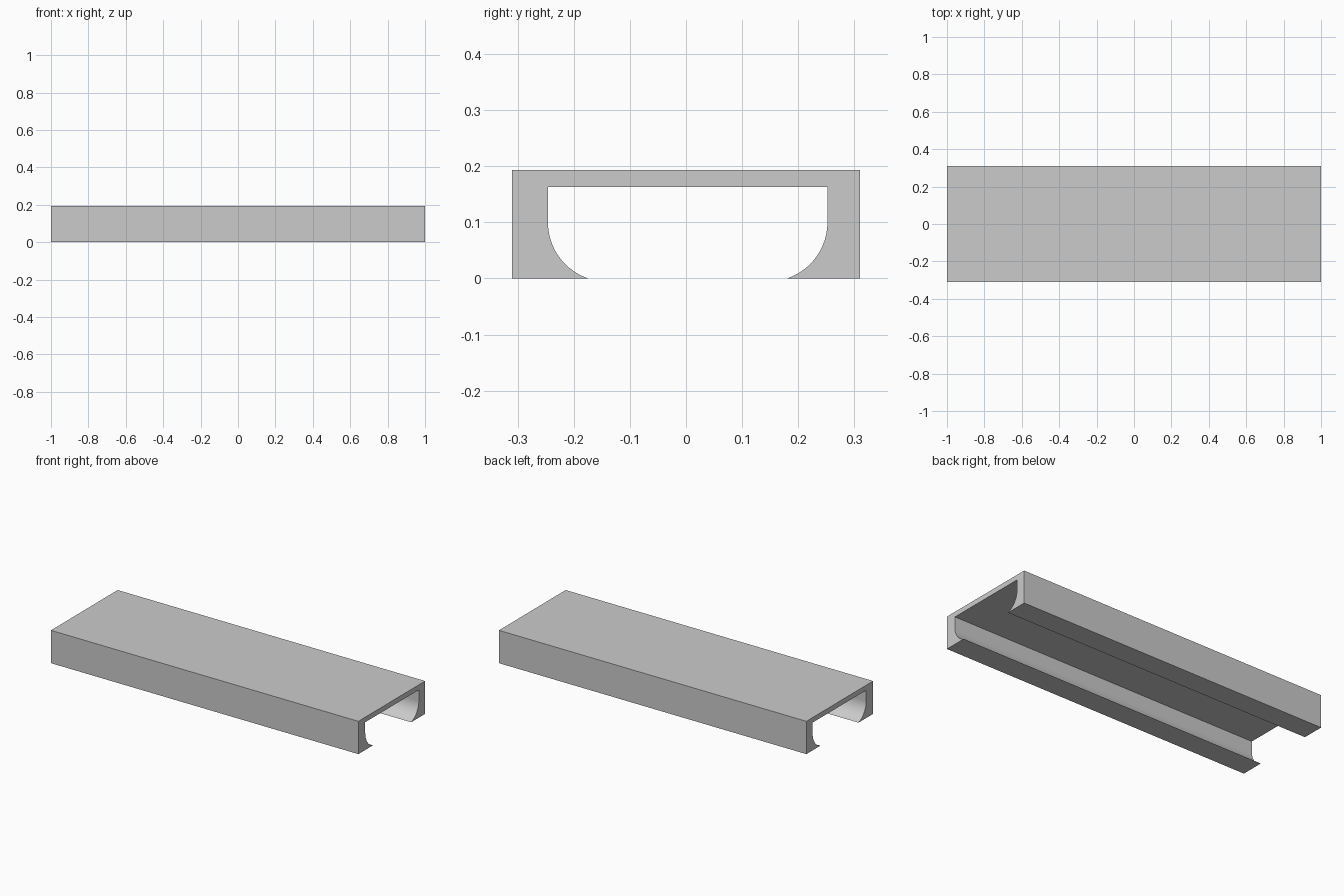
import bpy, bmesh
from math import asin, cos, sin

cube = bpy.data.objects.get("Cube")
if cube:
    bpy.data.objects.remove(cube)

LENGTH = 2.0
HALF_WIDTH, HEIGHT = 0.31, 0.193      # outer section
SLOT_HALF, SLOT_TOP = 0.249, 0.163    # inner slot
SLOT_SHIFT = 0.003                    # slot sits slightly off centre
ARC_Z, RADIUS, STEPS = 0.10, 0.1055, 20

# Plain grey material
grey = bpy.data.materials.new("light grey")
grey.use_nodes = True
colour = (0.6, 0.6, 0.6, 1)
grey.diffuse_color = colour
grey.node_tree.nodes["Principled BSDF"].inputs["Base Color"].default_value = colour


def slot_side(side):
    """Inner wall from the slot ceiling down the curved lip to its tip."""
    points = [(side * SLOT_HALF + SLOT_SHIFT, SLOT_TOP)]
    sweep = asin(ARC_Z / RADIUS)
    for i in range(STEPS + 1):
        a = sweep * i / STEPS
        y = SLOT_HALF - RADIUS + RADIUS * cos(a)
        points.append((side * y + SLOT_SHIFT, ARC_Z - RADIUS * sin(a)))
    return points


# Channel section, extruded along x
section = [(-HALF_WIDTH, 0), (-HALF_WIDTH, HEIGHT), (HALF_WIDTH, HEIGHT), (HALF_WIDTH, 0)]
section += slot_side(1)[::-1] + slot_side(-1)

bm = bmesh.new()
end = bm.faces.new([bm.verts.new((-LENGTH / 2, y, z)) for y, z in section])
extruded = bmesh.ops.extrude_face_region(bm, geom=[end], use_keep_orig=True)["geom"]
bmesh.ops.translate(bm, vec=(LENGTH, 0, 0),
                    verts=[v for v in extruded if isinstance(v, bmesh.types.BMVert)])
bmesh.ops.recalc_face_normals(bm, faces=bm.faces)
mesh = bpy.data.meshes.new("channel_rail")
bm.to_mesh(mesh)
bm.free()
mesh.materials.append(grey)

rail = bpy.data.objects.new("channel_rail", mesh)
bpy.context.collection.objects.link(rail)

# Smooth lips, sharp corners
bpy.ops.object.select_all(action='DESELECT')
rail.select_set(True)
bpy.context.view_layer.objects.active = rail
bpy.ops.object.shade_smooth_by_angle(angle=0.5)
